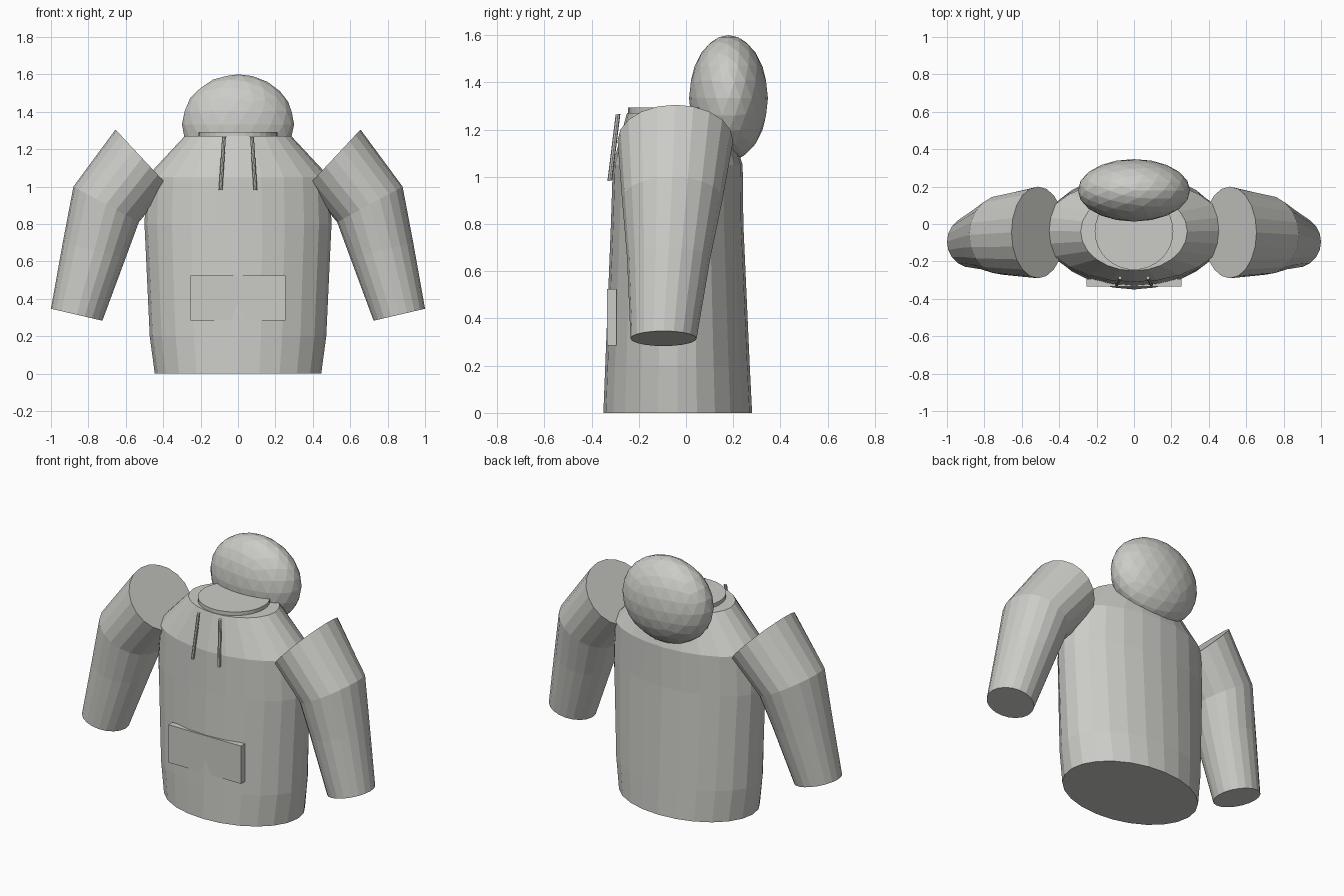
import bpy, bmesh, math
from mathutils import Vector

if "Cube" in bpy.data.objects:
    bpy.data.objects.remove(bpy.data.objects["Cube"])

fabric = bpy.data.materials.new("pale_grey_fabric")
fabric.diffuse_color = (0.6, 0.6, 0.57, 1)
fabric.use_nodes = True
fabric.node_tree.nodes["Principled BSDF"].inputs["Base Color"].default_value = fabric.diffuse_color


def finish(name, bm):
    bmesh.ops.recalc_face_normals(bm, faces=bm.faces)
    me = bpy.data.meshes.new(name)
    bm.to_mesh(me)
    bm.free()
    me.materials.append(fabric)
    ob = bpy.data.objects.new(name, me)
    bpy.context.collection.objects.link(ob)
    return ob


def loft(name, rings, n):
    """Capped tube through ellipses given as (centre, half axis u, half axis v)."""
    bm = bmesh.new()
    loops = []
    for c, u, v in rings:
        c, u, v = Vector(c), Vector(u), Vector(v)
        loops.append([bm.verts.new(c + u * math.cos(2 * math.pi * i / n)
                                   + v * math.sin(2 * math.pi * i / n)) for i in range(n)])
    for a, b in zip(loops, loops[1:]):
        for i in range(n):
            j = (i + 1) % n
            bm.faces.new((a[i], a[j], b[j], b[i]))
    bm.faces.new(loops[0])
    bm.faces.new(loops[-1])
    return finish(name, bm)


# Torso: (height, half width, front y, back y)
torso = [(0, 0.445, -0.35, 0.28), (0.2, 0.472, -0.342, 0.27), (0.8, 0.50, -0.318, 0.243),
         (1.05, 0.49, -0.31, 0.24), (1.27, 0.285, -0.25, 0.17)]
loft("torso", [((0, (f + b) / 2, z), (w, 0, 0), (0, (b - f) / 2, 0))
               for z, w, f, b in torso], 24)

# Neck opening disc
loft("neck_disc", [((0, -0.04, z), (0.21, 0, 0), (0, 0.205, 0)) for z in (1.26, 1.293)], 32)

# Hood
bm = bmesh.new()
bmesh.ops.create_icosphere(bm, subdivisions=3, radius=1)
bmesh.ops.scale(bm, vec=(0.30, 0.167, 0.267), verts=bm.verts)
bmesh.ops.translate(bm, vec=(0, 0.18, 1.333), verts=bm.verts)
finish("hood", bm)

# Sleeves: outer (x, z), inner (x, z), centre y, half depth
sleeve = [((0.655, 1.305), (0.37, 1.0), -0.045, 0.245),
          ((0.88, 1.0), (0.53, 0.81), -0.058, 0.213),
          ((0.937, 0.70), (0.60, 0.62), -0.073, 0.177),
          ((1.0, 0.347), (0.725, 0.283), -0.095, 0.14)]
for side, s in (("left", -1), ("right", 1)):
    loft(side + "_sleeve",
         [((s * (o[0] + i[0]) / 2, y, (o[1] + i[1]) / 2),
           (s * (o[0] - i[0]) / 2, 0, (o[1] - i[1]) / 2), (0, d, 0))
          for o, i, y, d in sleeve], 20)
    # Drawstring
    loft(side + "_drawstring",
         [((s * x, y, z), (0.01, 0, 0), (0, 0.01, 0.001))
          for x, y, z in ((0.075, -0.288, 1.265), (0.093, -0.323, 0.983))], 8)

# Front pocket
bm = bmesh.new()
bmesh.ops.create_cube(bm, size=1)
bmesh.ops.scale(bm, vec=(0.51, 0.04, 0.24), verts=bm.verts)
bmesh.ops.translate(bm, vec=(0, -0.315, 0.405), verts=bm.verts)
finish("front_pocket", bm)
